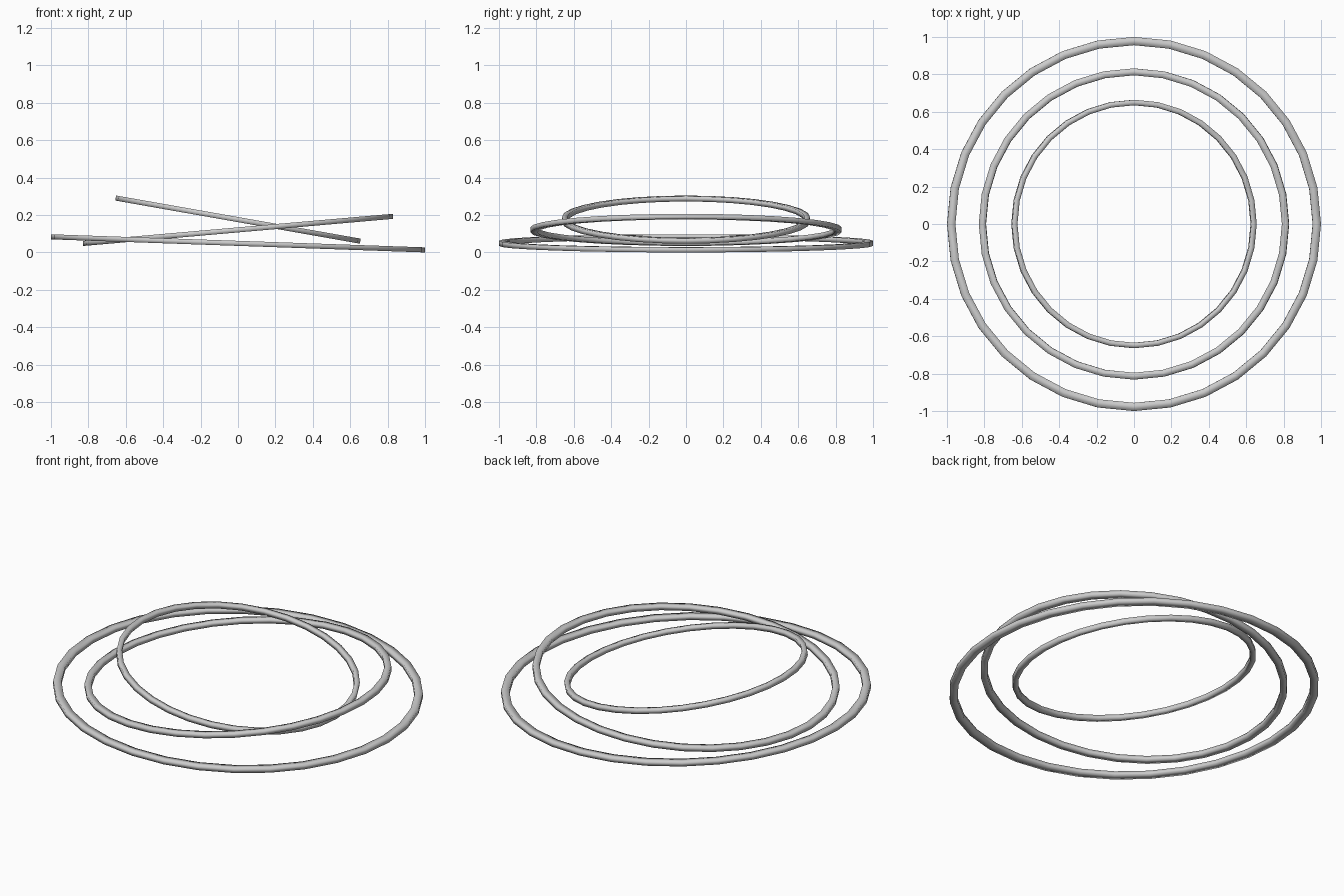
import bpy, bmesh, math

if "Cube" in bpy.data.objects:
    bpy.data.objects.remove(bpy.data.objects["Cube"])

metal = bpy.data.materials.new("light_grey")
metal.diffuse_color = (0.6, 0.6, 0.6, 1)
metal.use_nodes = True
metal.node_tree.nodes["Principled BSDF"].inputs["Base Color"].default_value = metal.diffuse_color
SEGMENTS = 32


def ring(name, outer, inner, height, z, tilt):
    """Smooth-shaded band with a rectangular section, tilted about the y axis."""
    h = height / 2
    profile = [(outer, -h), (outer, h), (inner, h), (inner, -h)]
    bm = bmesh.new()
    loops = []
    for i in range(SEGMENTS):
        a = 2 * math.pi * i / SEGMENTS
        loops.append([bm.verts.new((r * math.cos(a), r * math.sin(a), zz))
                      for r, zz in profile])
    for i in range(SEGMENTS):
        p, q = loops[i], loops[(i + 1) % SEGMENTS]
        for j in range(4):
            k = (j + 1) % 4
            bm.faces.new((p[j], q[j], q[k], p[k])).smooth = True
    bmesh.ops.recalc_face_normals(bm, faces=bm.faces)
    mesh = bpy.data.meshes.new(name)
    bm.to_mesh(mesh)
    bm.free()
    mesh.materials.append(metal)
    ob = bpy.data.objects.new(name, mesh)
    ob.location.z = z
    ob.rotation_euler.y = math.radians(tilt)
    bpy.context.collection.objects.link(ob)


# Three nested rings, each leaning a little differently
ring("outer_ring", 1.0, 0.956, 0.027, 0.048, 2)
ring("middle_ring", 0.832, 0.795, 0.027, 0.120, -5)
ring("inner_ring", 0.664, 0.635, 0.027, 0.175, 10)
